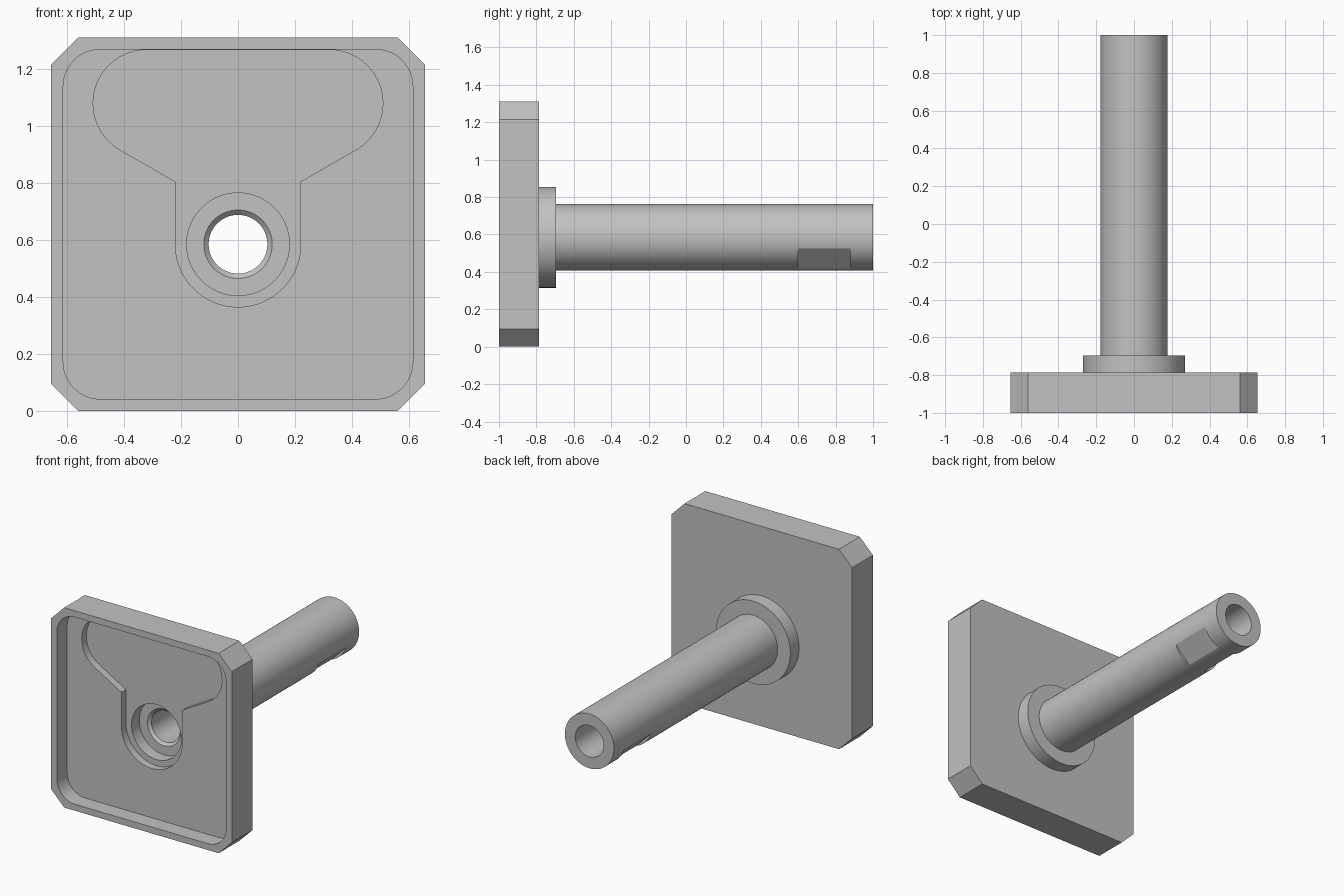
import bpy, bmesh
from math import sin, cos, pi, radians
from mathutils import Matrix, Vector

if "Cube" in bpy.data.objects:
    bpy.data.objects.remove(bpy.data.objects["Cube"], do_unlink=True)

HALF = 0.655           # half width of the plate
AXIS_Z = 0.585         # height of the tube axis
FRONT, BACK = -1.0, -0.785
SEGMENTS = 96

grey = bpy.data.materials.new("plain grey")
grey.use_nodes = True
grey.diffuse_color = (0.54, 0.54, 0.54, 1)
grey.node_tree.nodes["Principled BSDF"].inputs["Base Color"].default_value = grey.diffuse_color


def finish(name, bm):
    bmesh.ops.recalc_face_normals(bm, faces=bm.faces)
    mesh = bpy.data.meshes.new(name)
    bm.to_mesh(mesh)
    bm.free()
    mesh.materials.append(grey)
    obj = bpy.data.objects.new(name, mesh)
    bpy.context.collection.objects.link(obj)
    return obj


def arc(cx, cz, r, start, end, steps):
    angles = [radians(start + (end - start) * i / steps) for i in range(steps + 1)]
    return [(cx + r * cos(a), cz + r * sin(a)) for a in angles]


def prism(name, outline, y0, y1):
    """Extrude an (x, z) outline along y."""
    bm = bmesh.new()
    face = bm.faces.new([bm.verts.new((x, y0, z)) for x, z in outline])
    out = bmesh.ops.extrude_face_region(bm, geom=[face])
    moved = [g for g in out["geom"] if isinstance(g, bmesh.types.BMVert)]
    bmesh.ops.translate(bm, verts=moved, vec=(0, y1 - y0, 0))
    return finish(name, bm)


def lathe(name, profile):
    """Revolve a closed (radius, y) profile around the tube axis."""
    bm = bmesh.new()
    rings = []
    for i in range(SEGMENTS):
        a = 2 * pi * i / SEGMENTS
        rings.append([bm.verts.new((r * cos(a), y, AXIS_Z + r * sin(a))) for r, y in profile])
    n = len(profile)
    for i in range(SEGMENTS):
        a, b = rings[i], rings[(i + 1) % SEGMENTS]
        for j in range(n):
            k = (j + 1) % n
            bm.faces.new((a[j], a[k], b[k], b[j]))
    return finish(name, bm)


def cut(target, cutter):
    mod = target.modifiers.new("cut", 'BOOLEAN')
    mod.operation = 'DIFFERENCE'
    mod.solver = 'EXACT'
    mod.object = cutter
    bpy.context.view_layer.objects.active = target
    bpy.ops.object.modifier_apply(modifier=mod.name)
    bpy.data.objects.remove(cutter, do_unlink=True)


def rounded_square(half, r, steps):
    """Square outline with rounded (or, with one step, chamfered) corners."""
    c, pts = half - r, []
    for i, (sx, sz) in enumerate([(1, 1), (-1, 1), (-1, -1), (1, -1)]):
        pts += arc(sx * c, HALF + sz * c, r, 90 * i, 90 * i + 90, steps)
    return pts


# Plate with chamfered corners and a shallow rounded recess
plate = prism("mounting_plate", rounded_square(HALF, 0.095, 1), FRONT, BACK)
cut(plate, prism("recess_cutter", rounded_square(0.613, 0.13, 16), FRONT - 0.1, -0.893))

# Keyhole pocket: two lobes at the top, a throat and a round bottom
right_side = [(0.22, 0.805)] + arc(0.32, 1.079, 0.188, -60, 90, 32)
left_side = [(-x, z) for x, z in reversed(right_side)]
bottom = arc(0, AXIS_Z, 0.22, 180, 360, 48)
cut(plate, prism("pocket_cutter", right_side + left_side + bottom, -0.95, -0.845))

# Round counterbore through the plate
cut(plate, prism("counterbore_cutter", arc(0, AXIS_Z, 0.18, 0, 360, SEGMENTS)[:-1], -0.95, -0.7))

# Collar and hollow tube, with a chamfered bore entry
tube = lathe("flanged_tube", [
    (0.18, BACK), (0.27, BACK), (0.27, -0.695), (0.178, -0.695), (0.178, 1.0),
    (0.103, 1.0), (0.103, -0.749), (0.12, -0.765), (0.18, -0.765)])

# Two flats low on the sides near the tube end
for side in (-1, 1):
    bm = bmesh.new()
    bmesh.ops.create_cube(bm, size=1)
    bmesh.ops.scale(bm, verts=bm.verts, vec=(0.4, 0.28, 0.2))
    bmesh.ops.translate(bm, verts=bm.verts, vec=(0, 0, -0.161 - 0.1))
    bmesh.ops.rotate(bm, verts=bm.verts, matrix=Matrix.Rotation(side * pi / 4, 3, 'Y'))
    bmesh.ops.translate(bm, verts=bm.verts, vec=Vector((0, 0.74, AXIS_Z)))
    cut(tube, finish("flat_cutter", bm))

# Smooth round walls, sharp edges elsewhere
bpy.ops.object.select_all(action='DESELECT')
for obj in (plate, tube):
    obj.select_set(True)
    bpy.context.view_layer.objects.active = obj
bpy.ops.object.shade_smooth_by_angle(angle=radians(20))
